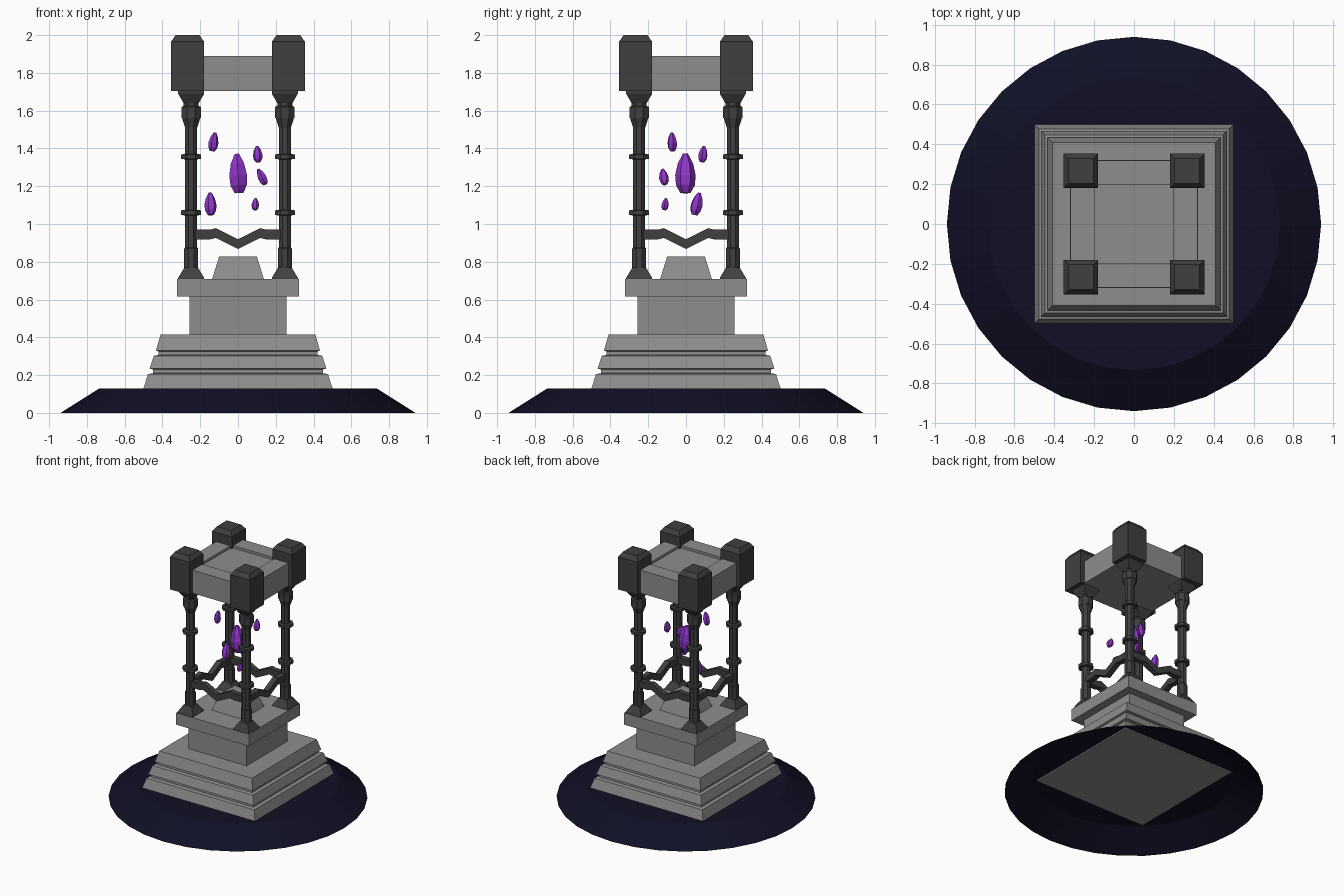
import bpy, bmesh, math
from mathutils import Matrix, Vector, Euler

if "Cube" in bpy.data.objects:
    bpy.data.objects.remove(bpy.data.objects["Cube"])


def material(name, rgb):
    m = bpy.data.materials.new(name)
    m.diffuse_color = (*rgb, 1)
    m.use_nodes = True
    m.node_tree.nodes["Principled BSDF"].inputs["Base Color"].default_value = m.diffuse_color
    return m


STONE = material("grey stone", (0.27, 0.27, 0.27))
IRON = material("dark stone", (0.05, 0.05, 0.05))
NAVY = material("night blue", (0.005, 0.005, 0.019))
PURPLE = material("purple crystal", (0.28, 0.035, 0.60))


def finish(name, bm, mat):
    bmesh.ops.recalc_face_normals(bm, faces=bm.faces)
    mesh = bpy.data.meshes.new(name)
    bm.to_mesh(mesh)
    bm.free()
    mesh.materials.append(mat)
    ob = bpy.data.objects.new(name, mesh)
    bpy.context.collection.objects.link(ob)
    return ob


def stack(bm, profile, sides, matrix=Matrix(), bottom=True):
    """Stack rings of (flat-to-centre distance, z) into a flat-sided solid."""
    rings = []
    for r, z in profile:
        rad = r / math.cos(math.pi / sides)
        rings.append([bm.verts.new(matrix @ Vector((
            rad * math.cos(2 * math.pi * (i + 0.5) / sides),
            rad * math.sin(2 * math.pi * (i + 0.5) / sides), z)))
            for i in range(sides)])
    for a, b in zip(rings, rings[1:]):
        for i in range(sides):
            j = (i + 1) % sides
            bm.faces.new((a[i], a[j], b[j], b[i]))
    if bottom:
        bm.faces.new(rings[0][::-1])
    bm.faces.new(rings[-1])


def solid(name, profile, sides, mat, matrix=Matrix(), bottom=True):
    bm = bmesh.new()
    stack(bm, profile, sides, matrix, bottom)
    return finish(name, bm, mat)


# Ground mound, open underneath
solid("ground_mound", [(0.935, 0), (0.73, 0.13)], 32, NAVY,
      Matrix.Rotation(math.pi / 32, 4, 'Z'), bottom=False)

# Stepped plinth with two grooves
solid("stepped_plinth", [(0.50, 0.12), (0.50, 0.13), (0.477, 0.205), (0.45, 0.21),
                         (0.45, 0.23), (0.468, 0.235), (0.446, 0.302), (0.42, 0.307),
                         (0.42, 0.325), (0.434, 0.33), (0.41, 0.415)], 4, STONE)
solid("pedestal_block", [(0.257, 0.41), (0.257, 0.62)], 4, STONE)
solid("pedestal_slab", [(0.322, 0.615), (0.322, 0.71)], 4, STONE)
solid("crystal_stand", [(0.138, 0.705), (0.10, 0.828)], 4, STONE)

# Roof slab with a shallow sunk panel
solid("roof_slab", [(0.32, 1.705), (0.32, 1.89), (0.195, 1.89), (0.195, 1.87)], 4, STONE)

for sx, xn in ((-1, "left"), (1, "right")):
    for sy, yn in ((-1, "front"), (1, "back")):
        at = Matrix.Translation((sx * 0.248, sy * 0.248, 0))
        # Column: square foot, eight-sided shaft with rings, square capital
        bm = bmesh.new()
        stack(bm, [(0.069, 0.705), (0.069, 0.715), (0.036, 0.77)], 4, at)
        stack(bm, [(0.037, 0.76), (0.037, 0.87), (0.032, 0.875), (0.032, 1.045),
                   (0.053, 1.048), (0.053, 1.072), (0.032, 1.075), (0.032, 1.342),
                   (0.053, 1.345), (0.053, 1.368), (0.032, 1.371), (0.032, 1.51),
                   (0.048, 1.56), (0.051, 1.56), (0.051, 1.62),
                   (0.04, 1.625), (0.04, 1.65)], 8, at)
        stack(bm, [(0.04, 1.64), (0.069, 1.69), (0.069, 1.71)], 4, at)
        finish(f"{yn}_{xn}_column", bm, IRON)
        # Corner cap block
        solid(f"{yn}_{xn}_cap", [(0.0875, 1.703), (0.0875, 1.965), (0.063, 2.0)], 4, IRON,
              Matrix.Translation((sx * 0.267, sy * 0.267, 0)))

# Bent rail between each pair of columns
half = [(0.235, 0.945), (0.118, 0.952), (0, 0.893)]
path = [(-x, z) for x, z in half] + [(x, z) for x, z in half[1::-1]]
path.insert(1, (-0.15, 0.944))
path.insert(-1, (0.15, 0.944))
for k, side in enumerate(("front", "right", "back", "left")):
    bm = bmesh.new()
    turn = Matrix.Rotation(k * math.pi / 2, 4, 'Z')
    rings = [[bm.verts.new(turn @ Vector((x, -0.248 + dy, z + dz)))
              for dy, dz in ((-0.022, -0.026), (0.022, -0.026), (0.022, 0.026), (-0.022, 0.026))]
             for x, z in path]
    for a, b in zip(rings, rings[1:]):
        for i in range(4):
            j = (i + 1) % 4
            bm.faces.new((a[i], a[j], b[j], b[i]))
    bm.faces.new(rings[0])
    bm.faces.new(rings[-1])
    finish(f"{side}_rail", bm, IRON)

# Floating crystals: position, half height, radius, tilt about x and y
crystals = [((0, -0.003, 1.268), 0.104, 0.047, 0, -0.06),
            ((-0.129, -0.073, 1.435), 0.05, 0.023, 0.12, 0.1),
            ((0.104, 0.09, 1.37), 0.043, 0.022, -0.1, 0.12),
            ((0.126, -0.118, 1.25), 0.045, 0.022, -0.45, 0.1),
            ((-0.146, 0.058, 1.107), 0.06, 0.028, 0.2, 0.1),
            ((0.092, -0.11, 1.105), 0.032, 0.017, 0.1, -0.1)]
for n, (pos, h, r, tx, ty) in enumerate(crystals):
    m = Matrix.Translation(pos) @ Euler((tx, ty, n * 0.7)).to_matrix().to_4x4()
    solid("main_crystal" if n == 0 else f"small_crystal_{n}",
          [(r * 0.5, -h), (r * 0.92, -h * 0.6), (r, -0.1 * h), (r * 0.75, h * 0.5),
           (r * 0.25, h)], 6, PURPLE, m)
